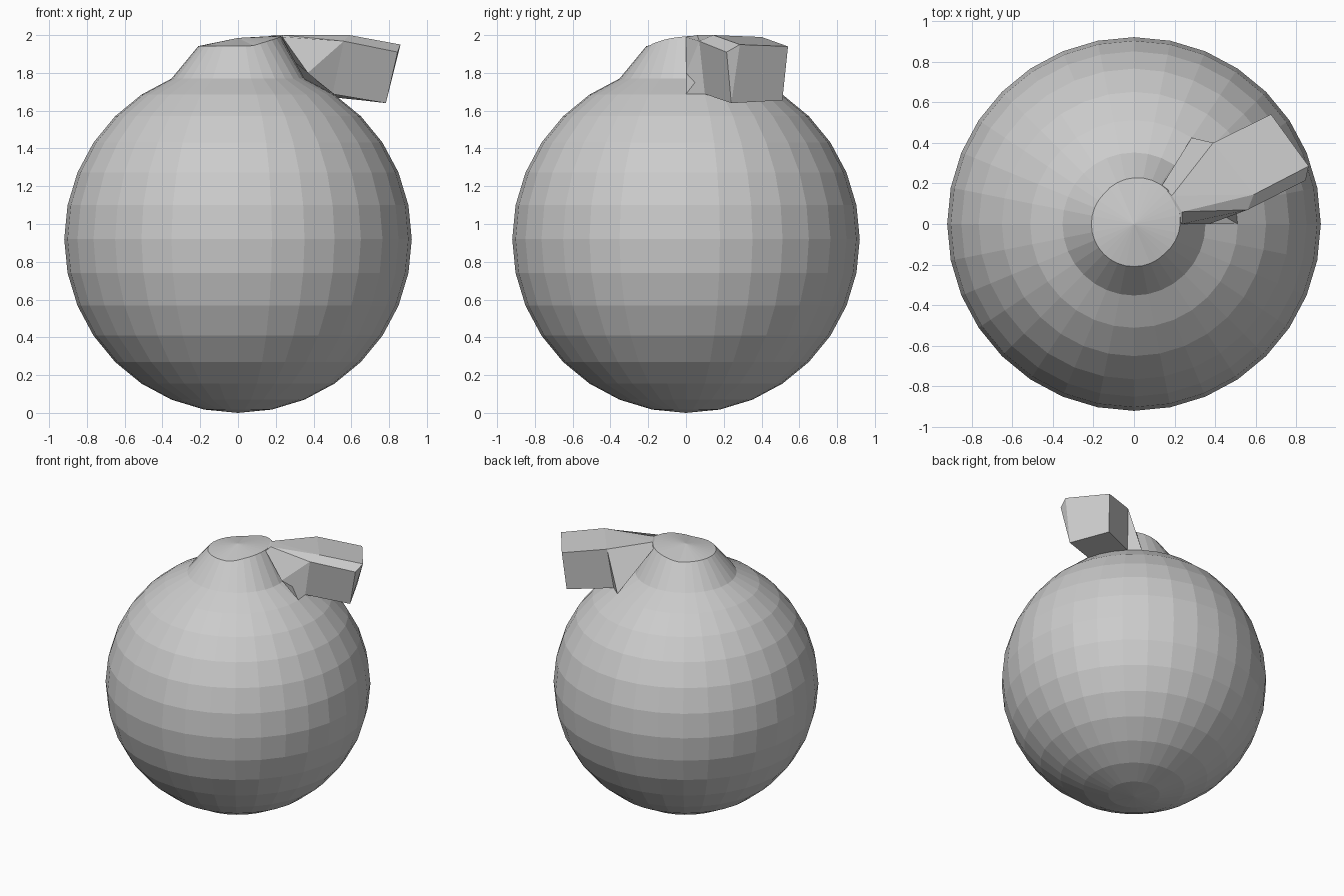
import bpy, bmesh, math
from mathutils import Vector

if "Cube" in bpy.data.objects:
    bpy.data.objects.remove(bpy.data.objects["Cube"])

R = 0.92  # body radius

grey = bpy.data.materials.new("plain grey")
grey.diffuse_color = (0.6, 0.6, 0.6, 1)
grey.use_nodes = True
grey.node_tree.nodes["Principled BSDF"].inputs["Base Color"].default_value = grey.diffuse_color


def finish(bm, name):
    bmesh.ops.recalc_face_normals(bm, faces=bm.faces)
    me = bpy.data.meshes.new(name)
    bm.to_mesh(me)
    bm.free()
    me.materials.append(grey)
    ob = bpy.data.objects.new(name, me)
    bpy.context.collection.objects.link(ob)
    return ob


# Round body: flat-faced sphere with the top ring pulled up into a neck
bm = bmesh.new()
bmesh.ops.create_uvsphere(bm, u_segments=32, v_segments=16, radius=R)
for v in bm.verts:
    r = math.hypot(v.co.x, v.co.y)
    top = v.co.z > 0
    v.co.z += R
    if top and r < 0.01:
        v.co.z = 1.985
    elif top and r < 0.25:
        a = math.atan2(v.co.y, v.co.x)
        rim = 0.21 + 0.025 * max(0, math.cos(a - math.radians(45)))
        lift = 0.055 * max(0, math.cos(a - math.radians(20)))
        v.co = Vector((rim * math.cos(a), rim * math.sin(a), 1.942 + lift))
finish(bm, "round_body")

# Angular tab pulled out from one side of the neck
P = {
    "rim0": (0.235, 0.0, 1.99), "rim1": (0.236, 0.06, 2.0),
    "rim2": (0.187, 0.14, 2.0), "rim3": (0.138, 0.19, 1.985),
    "side": (0.37, 0.0, 1.80), "foot0": (0.51, 0.0, 1.688),
    "foot1": (0.50, 0.10, 1.688), "foot4": (0.36, 0.36, 1.685),
    "foot5": (0.284, 0.425, 1.685),
    "front_in": (0.56, 0.07, 1.968), "top_in": (0.59, 0.145, 2.0),
    "top_out": (0.86, 0.285, 1.95), "top_back": (0.675, 0.54, 1.94),
    "back_in": (0.39, 0.40, 1.99), "front_out": (0.845, 0.215, 1.91),
    "low_front": (0.783, 0.24, 1.64), "low_back": (0.655, 0.51, 1.655),
}
FACES = [
    "rim0 side front_in rim1", "side foot0 foot1 front_in",
    "front_in foot1 low_front front_out", "rim1 front_in top_in",
    "rim1 top_in rim2", "rim2 top_in back_in",
    "top_in top_out top_back back_in", "front_in front_out top_out top_in",
    "front_out low_front top_out", "top_out low_front low_back top_back",
    "back_in top_back low_back foot4", "back_in foot4 foot5",
    "rim2 back_in foot5 rim3", "foot1 foot4 low_back low_front",
    "foot0 foot5 foot4 foot1", "rim0 rim3 foot5 foot0 side",
    "rim0 rim1 rim2 rim3",
]
bm = bmesh.new()
pts = {k: bm.verts.new(c) for k, c in P.items()}
for f in FACES:
    bm.faces.new([pts[k] for k in f.split()])
finish(bm, "neck_tab")
